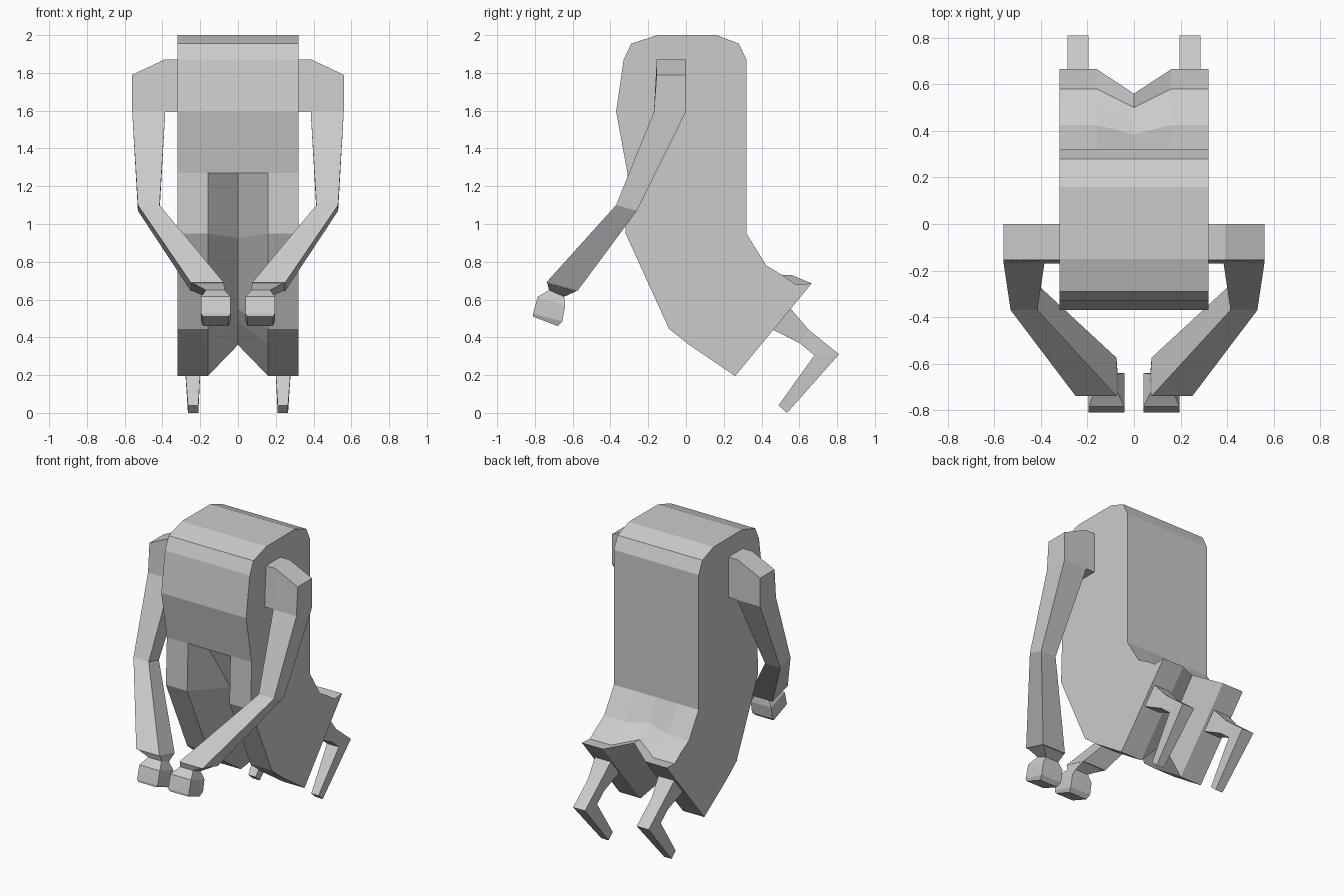
import bpy, bmesh


def finish(name, bm):
    bmesh.ops.recalc_face_normals(bm, faces=bm.faces)
    me = bpy.data.meshes.new(name)
    bm.to_mesh(me)
    bm.free()
    ob = bpy.data.objects.new(name, me)
    bpy.context.collection.objects.link(ob)
    return ob


def loft(name, rings, cap_start=True):
    """Skin a chain of four-cornered rings, mirrored to both sides."""
    for side, label in ((1, "right"), (-1, "left")):
        bm = bmesh.new()
        loops = [[bm.verts.new((side * x, y, z)) for x, y, z in r] for r in rings]
        for a, b in zip(loops, loops[1:]):
            for i in range(4):
                j = (i + 1) % 4
                bm.faces.new((a[i], a[j], b[j], b[i]))
        if cap_start:
            bm.faces.new(loops[0])
        bm.faces.new(loops[-1])
        finish(f"{name}_{label}", bm)


def ring(x0, x1, front, back):
    return [(x0, *front), (x1, *front), (x1, *back), (x0, *back)]


# Body: side profile with a centre line pulled inward to form the split coat
profile = [
    (-0.15, 2.0), (0.16, 2.0), (0.28, 1.955), (0.32, 1.87), (0.32, 0.95),
    (0.425, 0.78), (0.51, 0.73), (0.58, 0.68), (0.665, 0.685),
    (0.26, 0.195), (0.01, 0.365), (-0.09, 0.445), (-0.32, 0.95),
    (-0.31, 1.27), (-0.37, 1.595), (-0.33, 1.87), (-0.29, 1.955)]
centre = {5: (0.385, 0.80), 6: (0.44, 0.755), 7: (0.50, 0.73), 8: (0.56, 0.73),
          9: (0.28, 0.36), 10: (0.16, 0.48), 11: (0.10, 0.55), 12: (-0.08, 0.925)}
bm = bmesh.new()
cols = []
for x in (-0.32, -0.16, 0, 0.16, 0.32):
    cols.append([bm.verts.new((x, *(centre.get(i, p) if x == 0 else p)))
                 for i, p in enumerate(profile)])
n = len(profile)
for a, b in zip(cols, cols[1:]):
    for i in range(n):
        j = (i + 1) % n
        bm.faces.new((a[i], a[j], b[j], b[i]))
bm.faces.new(cols[0])
bm.faces.new(cols[-1])
finish("body", bm)

# Shoulders: blocks with a sloped outer top
loft("shoulder", [
    [(x, -0.17, 1.595), (x, 0, 1.595), (x, 0, top), (x, -0.155, top)]
    for x, top in ((0.3, 1.87), (0.39, 1.87), (0.56, 1.79))])

# Arms: upper arm, forearm and cuff
loft("arm", [
    ring(0.385, 0.56, (-0.17, 1.595), (0.0, 1.595)),
    ring(0.415, 0.53, (-0.37, 1.10), (-0.26, 1.07)),
    ring(0.075, 0.25, (-0.74, 0.69), (-0.575, 0.645))], cap_start=False)

# Hands: narrow wrist and blocky fist
loft("hand", [
    ring(0.075, 0.24, (-0.735, 0.688), (-0.58, 0.645)),
    ring(0.07, 0.17, (-0.725, 0.65), (-0.645, 0.615)),
    ring(0.04, 0.195, (-0.785, 0.615), (-0.64, 0.565)),
    ring(0.04, 0.195, (-0.81, 0.525), (-0.655, 0.485)),
    ring(0.05, 0.185, (-0.81, 0.51), (-0.68, 0.46))])

# Hind legs: thigh leaving the coat, hock and shin
loft("leg", [
    ring(0.17, 0.31, (0.42, 0.46), (0.51, 0.58)),
    ring(0.18, 0.30, (0.46, 0.44), (0.555, 0.55)),
    ring(0.195, 0.285, (0.60, 0.37), (0.65, 0.44)),
    ring(0.195, 0.285, (0.68, 0.305), (0.81, 0.31)),
    ring(0.21, 0.265, (0.49, 0.04), (0.535, 0.0))])
